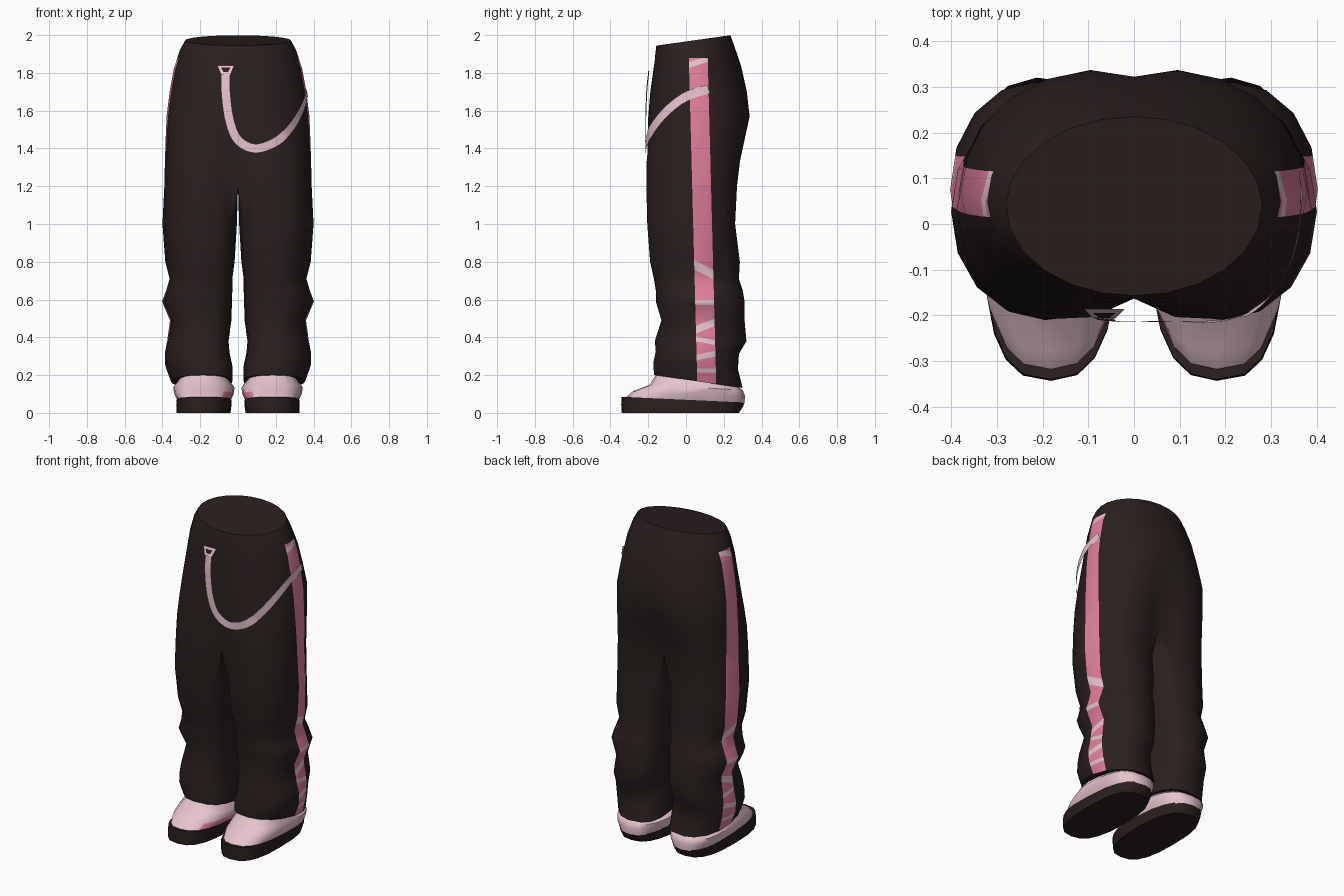
import bpy, bmesh
from math import sin, cos, radians, copysign
from mathutils import Vector

cube = bpy.data.objects.get("Cube")
if cube:
    bpy.data.objects.remove(cube)


def material(name, r, g, b):
    m = bpy.data.materials.new(name)
    m.use_nodes = True
    m.diffuse_color = (r, g, b, 1)
    m.node_tree.nodes["Principled BSDF"].inputs["Base Color"].default_value = (r, g, b, 1)
    return m


DARK = material("charcoal brown", .023, .014, .0135)
PALE = material("pale pink", .84, .58, .64)
ROSE = material("rose pink", .74, .21, .33)


def finish(name, bm, mats, mirror=True, angle=45):
    bmesh.ops.recalc_face_normals(bm, faces=bm.faces)
    mesh = bpy.data.meshes.new(name)
    bm.to_mesh(mesh)
    bm.free()
    obj = bpy.data.objects.new(name, mesh)
    bpy.context.collection.objects.link(obj)
    for m in mats:
        mesh.materials.append(m)
    bpy.ops.object.select_all(action='DESELECT')
    obj.select_set(True)
    bpy.context.view_layer.objects.active = obj
    bpy.ops.object.shade_smooth_by_angle(angle=radians(angle))
    if mirror:
        obj.modifiers.new("mirror", 'MIRROR').merge_threshold = .0005
    return obj


def oval(x0, x1, y0, y1, outer, inner, n, start):
    """Outline as (x, y) pairs, with its own squareness on the outer and inner side."""
    pts = []
    for i in range(n):
        a = radians(start + i * 360 / n)
        power = outer if cos(a) > 0 else inner
        c, s = [copysign(abs(v) ** (2 / power), v) for v in (cos(a), sin(a))]
        pts.append(((x0 + x1) / 2 + c * (x1 - x0) / 2, (y0 + y1) / 2 + s * (y1 - y0) / 2))
    return pts


def loft(rings):
    bm = bmesh.new()
    loops = [[bm.verts.new(p) for p in ring] for ring in rings]
    for a, b in zip(loops, loops[1:]):
        for i in range(len(a)):
            j = (i + 1) % len(a)
            bm.faces.new((a[i], a[j], b[j], b[i]))
    bm.faces.new(loops[0][::-1])
    bm.faces.new(loops[-1])
    return bm


# Trousers: one half from cuff to waist as z, inner x, outer x, front y, back y
CROTCH = 1.2
LEG = [(.17, .03, .355, -.17, .30), (.25, .03, .385, -.172, .275), (.32, .045, .387, -.16, .28),
       (.38, .05, .375, -.165, .32), (.49, .035, .36, -.13, .31), (.59, .032, .402, -.16, .31),
       (.65, .03, .38, -.16, .30), (.71, .03, .362, -.17, .28), (.8, .018, .385, -.19, .285),
       (1, .006, .4, -.205, .26), (1.2, 0, .39, -.21, .27), (1.33, 0, .387, -.215, .292),
       (1.45, 0, .383, -.215, .322), (1.57, 0, .378, -.21, .347), (1.7, 0, .362, -.198, .328),
       (1.82, 0, .34, -.182, .292), (1.92, 0, .308, -.168, .255), (1.972, 0, .28, -.157, .235)]


def trouser_ring(z, x0, x1, y0, y1):
    k = min(1, max(0, (z - 1.25) / .4))
    tilt = -.15 * max(0, 1 - (z - .165) / .2) + .14 * max(0, (z - 1.7) / .272)
    mid, half = (y0 + y1) / 2, (y1 - y0) / 2
    ring = []
    for i, (x, y) in enumerate(oval(x0, x1, y0, y1, 2.05, 3.2, 16, -135)):
        if i <= 12:
            a = radians(-90 + 15 * i)
            hx, hy = x1 * cos(a), mid + half * sin(a)
        else:
            hx, hy = 0, mid + half * (14 - i) / 2
        x, y = x + (hx - x) * k, y + (hy - y) * k
        if z >= CROTCH and (i >= 12 or i == 0):
            # Shallow valley down the centre front and back
            x, y = 0, min(max(y, -.163), .322)
        ring.append((x, y, z + tilt * (y - .04)))
    return ring


bm = loft([trouser_ring(*row) for row in LEG])
inside = [f for f in bm.faces if all(v.co.x < .0001 for v in f.verts)]
bmesh.ops.delete(bm, geom=inside, context='FACES')


def cut(faces, co, normal):
    geom = set(faces)
    for f in faces:
        geom.update(f.edges)
        geom.update(f.verts)
    bmesh.ops.bisect_plane(bm, geom=list(geom), plane_co=co, plane_no=normal)


# Side stripe, cut into the outer face of each leg
corner = Vector((0, .015, 1.88))
across = Vector((0, 1.73, .045)).normalized()
WIDTH = .1


def stripe_faces():
    found = []
    for f in bm.faces:
        c = f.calc_center_median()
        if c.x > .25 and 0 < (c - corner).dot(across) < WIDTH and c.z < corner.z:
            found.append(f)
    return found


bm.normal_update()
for offset in (0, WIDTH):
    cut([f for f in bm.faces if f.normal.x > .1], corner + across * offset, across)
cut([f for f in bm.faces if f.calc_center_median().x > .25], corner, (0, 0, 1))

# Pale patches on the stripe: centre height, thickness, slope
PATCHES = [(1.865, .03, .3), (.76, .05, -.5), (.585, .025, 0), (.455, .04, .4),
           (.385, .025, -.2), (.3, .03, .2), (.225, .02, 0)]
for z, thick, slope in PATCHES:
    for side in (-.5, .5):
        cut(stripe_faces(), (0, .09, z + thick * side), (0, -slope, 1))
for f in stripe_faces():
    c = f.calc_center_median()
    pale = any(abs(c.z - z - slope * (c.y - .09)) < thick / 2 for z, thick, slope in PATCHES)
    f.material_index = 1 if pale else 2
trousers = finish("trousers", bm, [DARK, PALE, ROSE])


# Shoes: each ring has front height, back height, then its outline
def shoe_part(rows):
    rings = []
    for zf, zb, x0, x1, y0, y1 in rows:
        pts = oval(x0, x1, y0, y1, 2.75, 2.5, 20, 0)
        rings.append([(x, y, zf + (zb - zf) * (y - y0) / (y1 - y0)) for x, y in pts])
    return loft(rings)


sole = shoe_part([(0, 0, .04, .325, -.34, .28), (.045, .03, .035, .327, -.343, .3),
                  (.085, .055, .035, .325, -.34, .31)])
finish("shoe_soles", sole, [DARK])

upper = shoe_part([(.08, .05, .04, .32, -.322, .31), (.115, .09, .022, .338, -.28, .312),
                   (.15, .12, .018, .343, -.19, .3), (.2, .15, .055, .31, -.162, .26),
                   (.23, .2, .08, .29, -.13, .22)])
upper.normal_update()
for f in upper.faces:
    c = f.calc_center_median()
    if f.normal.x < -.6 and c.y < -.02 and c.z < .115:
        f.material_index = 1
finish("shoe_uppers", upper, [PALE, ROSE])

# Hanging strap: a flat ribbon from the front of the hip round to the left side
PATH = [Vector(p) for p in (
    (-.065, -.197, 1.81), (-.065, -.208, 1.7), (-.045, -.213, 1.55), (0, -.213, 1.445),
    (.09, -.213, 1.4), (.2, -.21, 1.435), (.28, -.175, 1.51), (.335, -.1, 1.6),
    (.362, 0, 1.675), (.362, .12, 1.715))]


def smooth_path(pts, steps=6):
    ext = [pts[0] * 2 - pts[1]] + pts + [pts[-1] * 2 - pts[-2]]
    out = []
    for a, b, c, d in zip(ext, ext[1:], ext[2:], ext[3:]):
        for i in range(steps):
            t = i / steps
            out.append((b * 2 + (c - a) * t + (a * 2 - b * 5 + c * 4 - d) * t ** 2
                        + (b * 3 - a - c * 3 + d) * t ** 3) / 2)
    return out + [pts[-1]]


def hug(obj, gap):
    mod = obj.modifiers.new("rest on cloth", 'SHRINKWRAP')
    mod.target = trousers
    mod.wrap_mode = 'OUTSIDE'
    mod.offset = gap


bm = bmesh.new()
line = smooth_path(PATH)
rows = []
for i, p in enumerate(line):
    along = line[min(i + 1, len(line) - 1)] - line[max(i - 1, 0)]
    out = Vector((p.x * .5 if p.x < .25 else p.x, p.y - .08, 0))
    wide = along.cross(out).normalized() * .024
    rows.append([bm.verts.new(p + wide * s) for s in (-1, 0, 1)])
for a, b in zip(rows, rows[1:]):
    for i in range(2):
        bm.faces.new((a[i], a[i + 1], b[i + 1], b[i]))
hug(finish("hanging_strap", bm, [PALE], mirror=False), .005)


# Strap clip with a dark opening, leaning with the cloth
def plate(name, mat, y, outline):
    bm = bmesh.new()
    bm.faces.new([bm.verts.new((x - .065, y - (1.84 - z) * .4, z)) for x, z in outline])
    return finish(name, bm, [mat], mirror=False)


plate("strap_clip", PALE, -.186, [(-.045, 1.84), (.045, 1.84), (.025, 1.79), (-.025, 1.79)])
plate("clip_opening", DARK, -.19, [(-.025, 1.828), (.025, 1.828), (.012, 1.805), (-.012, 1.805)])
